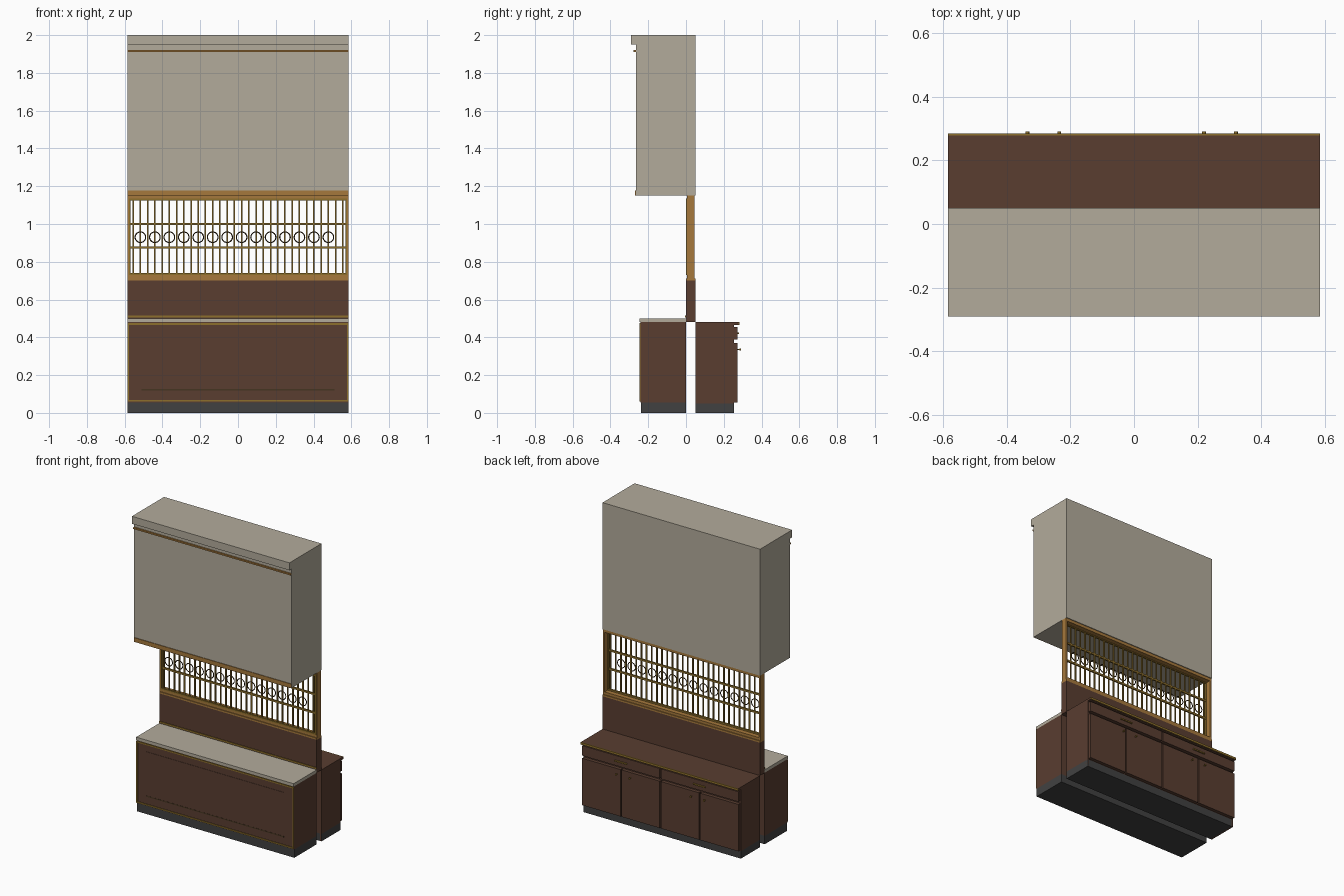
import bpy
from math import radians

if "Cube" in bpy.data.objects:
    bpy.data.objects.remove(bpy.data.objects["Cube"])

W = 0.585  # half width of the whole unit


def mat(name, r, g, b):
    m = bpy.data.materials.new(name)
    m.diffuse_color = (r, g, b, 1)
    m.use_nodes = True
    m.node_tree.nodes["Principled BSDF"].inputs["Base Color"].default_value = m.diffuse_color
    return m


WOOD = mat("dark_wood", 0.10, 0.047, 0.03)
CREAM = mat("cream", 0.45, 0.41, 0.33)
OAK = mat("honey_wood", 0.38, 0.19, 0.045)
BRASS = mat("brass", 0.27, 0.16, 0.025)
GREY = mat("plinth_grey", 0.053, 0.053, 0.053)
DARK = mat("dark_bronze", 0.06, 0.035, 0.015)


def box(name, x0, x1, y0, y1, z0, z1, m):
    bpy.ops.mesh.primitive_cube_add(size=1, location=((x0 + x1) / 2, (y0 + y1) / 2, (z0 + z1) / 2))
    o = bpy.context.object
    o.name = name
    o.scale = (x1 - x0, y1 - y0, z1 - z0)
    bpy.ops.object.transform_apply(location=False, rotation=False, scale=True)
    o.data.materials.append(m)
    return o


def frame(name, hx, z0, z1, y0, y1, t, m):
    # rectangular border made of two rails and two stiles
    box(name + "_bottom", -hx, hx, y0, y1, z0, z0 + t, m)
    box(name + "_top", -hx, hx, y0, y1, z1 - t, z1, m)
    for s in (-1, 1):
        a, b = sorted((s * hx, s * (hx - t)))
        box(name + "_side", a, b, y0, y1, z0 + t, z1 - t, m)


# upper bulkhead with crown and trims
box("upper_bulkhead", -W, W, -0.266, 0.05, 1.15, 2.0, CREAM)
box("crown", -W, W, -0.29, -0.266, 1.95, 2.0, CREAM)
box("crown_bead", -W, W, -0.277, -0.266, 1.91, 1.92, OAK)
box("bulkhead_bottom_trim", -W, W, -0.27, -0.266, 1.15, 1.178, OAK)

# lattice frame
box("lattice_top_rail", -W, W, 0.005, 0.045, 1.13, 1.15, OAK)
box("lattice_bottom_rail", -W, W, 0.005, 0.045, 0.70, 0.73, OAK)
box("lattice_sill", -W, W, 0.0, 0.05, 0.70, 0.712, OAK)
for s in (-1, 1):
    a, b = sorted((s * W, s * (W - 0.012)))
    box("lattice_post", a, b, 0.005, 0.045, 0.73, 1.13, OAK)
frame("lattice_inner_frame", 0.578, 0.73, 1.135, 0.001, 0.014, 0.01, BRASS)

# lattice bars and rings
step = 1.11 / 29
for i in range(30):
    x = -0.555 + i * step
    box("lattice_bar", x - 0.004, x + 0.004, 0.004, 0.012, 0.738, 1.128, BRASS)
    if i % 2 and i < 28:
        bpy.ops.mesh.primitive_torus_add(major_radius=0.028, minor_radius=0.003, major_segments=24,
                                         minor_segments=6, location=(x, 0.003, 0.93),
                                         rotation=(radians(90), 0, 0))
        o = bpy.context.object
        o.name = "lattice_ring"
        o.data.materials.append(DARK)
        bpy.ops.object.shade_smooth_by_angle()
for z in (0.875, 1.0):
    box("lattice_crossbar", -0.57, 0.57, 0.003, 0.013, z - 0.006, z + 0.006, BRASS)

# solid panel under the lattice
box("back_panel", -W, W, 0.0, 0.05, 0.48, 0.70, WOOD)
box("back_panel_bead", -W, W, -0.004, 0.0, 0.505, 0.515, BRASS)

# front counter
box("front_plinth", -W, W, -0.238, 0.0, 0.0, 0.056, GREY)
box("front_cabinet", -W, W, -0.24, 0.0, 0.056, 0.48, WOOD)
box("front_worktop", -W, W, -0.245, 0.0, 0.48, 0.50, CREAM)
frame("front_trim", W, 0.06, 0.475, -0.245, -0.24, 0.009, BRASS)
box("front_raised_panel", -0.51, 0.51, -0.242, -0.24, 0.125, 0.42, WOOD)
box("front_shadow_strip", -0.51, 0.51, -0.243, -0.24, 0.119, 0.126, DARK)

# rear sideboard
box("rear_plinth", -W, W, 0.05, 0.253, 0.0, 0.05, GREY)
box("rear_cabinet", -W, W, 0.05, 0.25, 0.05, 0.465, WOOD)
for s in (-1, 1):
    a, b = sorted((s * W, s * (W - 0.01)))
    box("rear_side_panel", a, b, 0.05, 0.253, 0.0, 0.465, WOOD)
box("rear_worktop", -W, W, 0.05, 0.278, 0.465, 0.48, WOOD)
box("rear_worktop_edge", -W, W, 0.278, 0.284, 0.466, 0.48, BRASS)

# drawers with bar handles
for x0 in (-0.58, 0.004):
    box("drawer_front", x0, x0 + 0.576, 0.25, 0.273, 0.388, 0.455, WOOD)
    c = x0 + 0.288
    box("drawer_handle", c - 0.045, c + 0.045, 0.273, 0.281, 0.417, 0.425, BRASS)

# doors with knobs
for i in range(4):
    x0 = -0.58 + i * 0.292
    box("door", x0, x0 + 0.284, 0.25, 0.273, 0.055, 0.37, WOOD)
for x in (-0.335, -0.235, 0.22, 0.32):
    for r, d, y in ((0.003, 0.012, 0.278), (0.006, 0.006, 0.287)):
        bpy.ops.mesh.primitive_cylinder_add(vertices=16, radius=r, depth=d, location=(x, y, 0.335),
                                            rotation=(radians(90), 0, 0))
        o = bpy.context.object
        o.name = "door_knob"
        o.data.materials.append(BRASS)
        bpy.ops.object.shade_smooth_by_angle()
